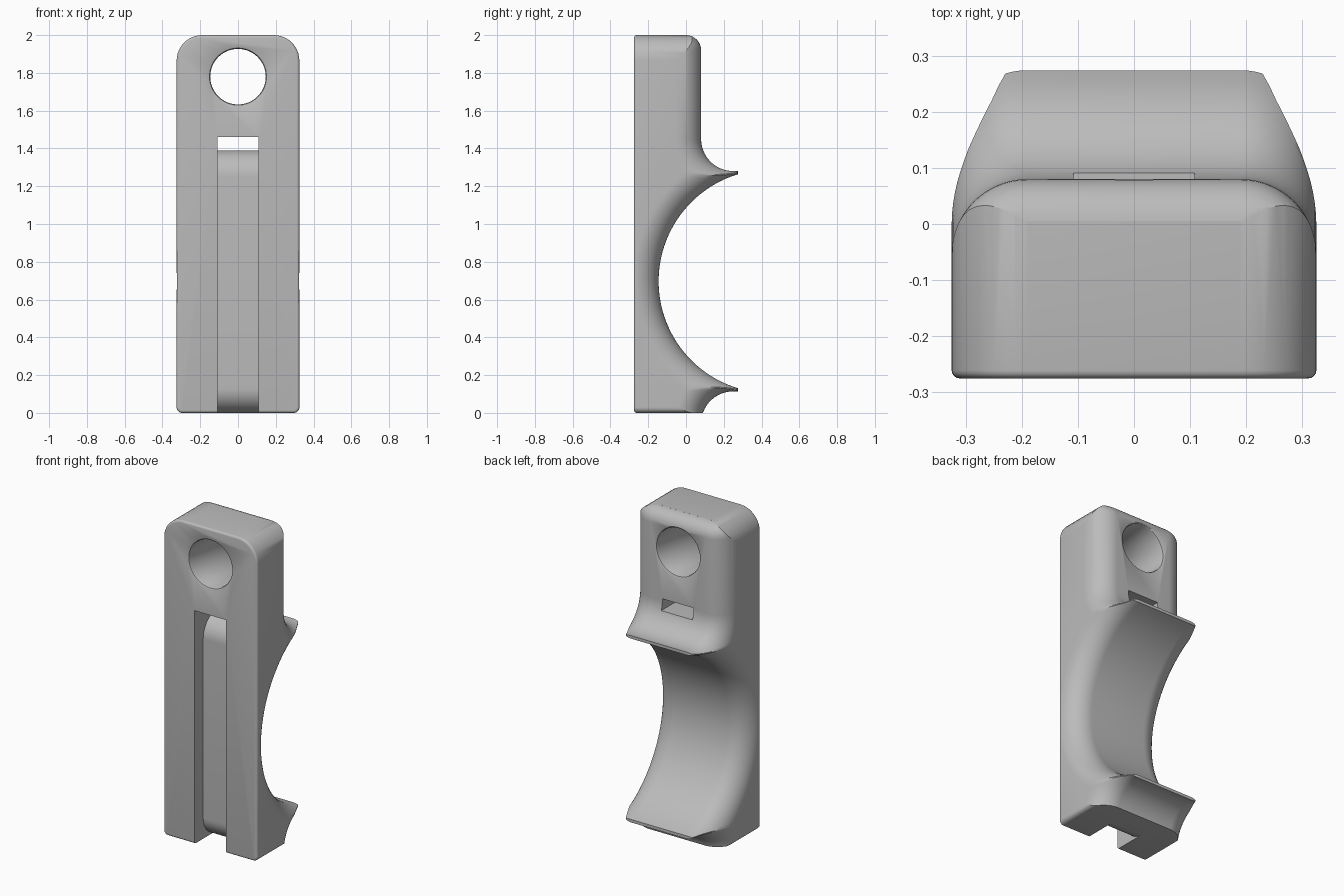
import bpy, bmesh
from math import sin, cos, pi, sqrt, atan2

cube = bpy.data.objects.get("Cube")
if cube:
    bpy.data.objects.remove(cube, do_unlink=True)

HALF, FRONT, ROUND = 0.325, -0.275, 0.135     # half width, front plane, side fillet
SADDLE_Y, SADDLE_Z, SADDLE_R = 0.447, 0.697, 0.592
COVE_Y, COVE_Z, COVE_R = 0.25, 1.45, 0.17

grey = bpy.data.materials.new("light grey")
grey.use_nodes = True
colour = (0.5, 0.5, 0.5, 1)
grey.diffuse_color = colour
grey.node_tree.nodes["Principled BSDF"].inputs["Base Color"].default_value = colour


def loft(name, rings):
    """Solid skinned through equal-length rings of points, with end caps."""
    bm = bmesh.new()
    loops = [[bm.verts.new(p) for p in ring] for ring in rings]
    n = len(loops[0])
    for a, b in zip(loops, loops[1:]):
        for i in range(n):
            j = (i + 1) % n
            bm.faces.new((a[i], a[j], b[j], b[i]))
    bm.faces.new(loops[0])
    bm.faces.new(loops[-1])
    bmesh.ops.recalc_face_normals(bm, faces=bm.faces)
    mesh = bpy.data.meshes.new(name)
    bm.to_mesh(mesh)
    bm.free()
    obj = bpy.data.objects.new(name, mesh)
    bpy.context.collection.objects.link(obj)
    mesh.materials.append(grey)
    return obj


def arc(cy, cz, r, start, end, steps):
    return [(cy + r * cos(start + (end - start) * i / steps),
             cz + r * sin(start + (end - start) * i / steps)) for i in range(steps + 1)]


def side_profile(d):
    """Side outline, shrunk inward by d so that the saddle edges round off."""
    big, small, back = SADDLE_R + d, COVE_R + d, COVE_Y - COVE_R - d
    tip = 0.274 - d
    while True:                               # pull the lip back until it has thickness
        upper = COVE_Z - sqrt(max(small ** 2 - (tip - COVE_Y) ** 2, 0))
        lower = SADDLE_Z + sqrt(big ** 2 - (SADDLE_Y - tip) ** 2)
        if upper - lower > 0.005:
            break
        tip -= 0.001
    cove_end = 2 * pi + atan2(upper - COVE_Z, tip - COVE_Y)
    cove = arc(COVE_Y, COVE_Z, small, pi, cove_end, 14)
    a = atan2(lower - SADDLE_Z, tip - SADDLE_Y)
    saddle = arc(SADDLE_Y, SADDLE_Z, big, a, 2 * pi - a, 48)
    under = [(y, 2 * SADDLE_Z - z) for y, z in reversed(cove)]
    crown = arc(back - 0.08, 1.92, 0.08, pi * 0.48, 0, 8)
    return ([(-0.4, 2.1), (back - 0.09, 2.1)] + crown + cove + saddle + under
            + [(back, -0.2), (-0.4, -0.2)])


def outline(inset):
    """Front outline with large top corners and small bottom corners."""
    points = []
    for sx, top, start in ((1, 1, 0), (-1, 1, pi / 2), (-1, 0, pi), (1, 0, 1.5 * pi)):
        r = 0.135 if top else 0.03
        cz = 2 - r if top else r
        points += arc(sx * (HALF - r), cz, r - inset, start, start + pi / 2, 10)
    return points


# Main body: rounded block with a soft front edge
block = []
for i in range(5):
    t, soft = i * pi / 8, 0.014
    block.append([(x, FRONT + soft * (1 - cos(t)), z) for x, z in outline(soft * (1 - sin(t)))])
block.append([(x, 0.4, z) for x, z in outline(0)])
body = loft("clamp_body", block)

# Back shape: curved saddle, two lips and coves
half = [(HALF - ROUND + ROUND * sin(t), ROUND * (1 - cos(t)))
        for t in [i * pi / 32 for i in range(17)]] + [(HALF + 0.03, ROUND)]
slices = [(-x, d) for x, d in reversed(half)] + half
back_shape = loft("back_shape", [[(x, y, z) for y, z in side_profile(d)] for x, d in slices])

# Strap channel: down the front, out of the bottom and through the window
channel = ([(-0.4, -0.1), (-0.06, -0.1)] + arc(-0.06, 0.13, 0.13, 1.5 * pi, pi, 12)
           + arc(-0.05, 1.25, 0.14, pi, pi / 2, 12) + [(0.4, 1.39), (0.4, 1.46), (-0.4, 1.46)])
strap_slot = loft("strap_slot", [[(x, y, z) for y, z in channel] for x in (-0.108, 0.108)])

# Round eye with softened rims
rims = [(-0.35, 0.165), (FRONT, 0.158), (FRONT + 0.004, 0.151), (FRONT + 0.012, 0.147),
        (0.068, 0.147), (0.076, 0.151), (0.08, 0.158), (0.15, 0.165)]
eye = loft("eye_hole", [[(x, y, z) for x, z in arc(0, 1.78, r, 0, 2 * pi * 63 / 64, 63)]
                        for y, r in rims])

bpy.context.view_layer.objects.active = body
body.select_set(True)
for cutter, mode in ((back_shape, 'INTERSECT'), (strap_slot, 'DIFFERENCE'), (eye, 'DIFFERENCE')):
    mod = body.modifiers.new(cutter.name, 'BOOLEAN')
    mod.operation, mod.solver, mod.object = mode, 'EXACT', cutter
    bpy.ops.object.modifier_apply(modifier=mod.name)
    bpy.data.objects.remove(cutter, do_unlink=True)

bpy.ops.object.shade_smooth_by_angle(angle=pi / 6)
